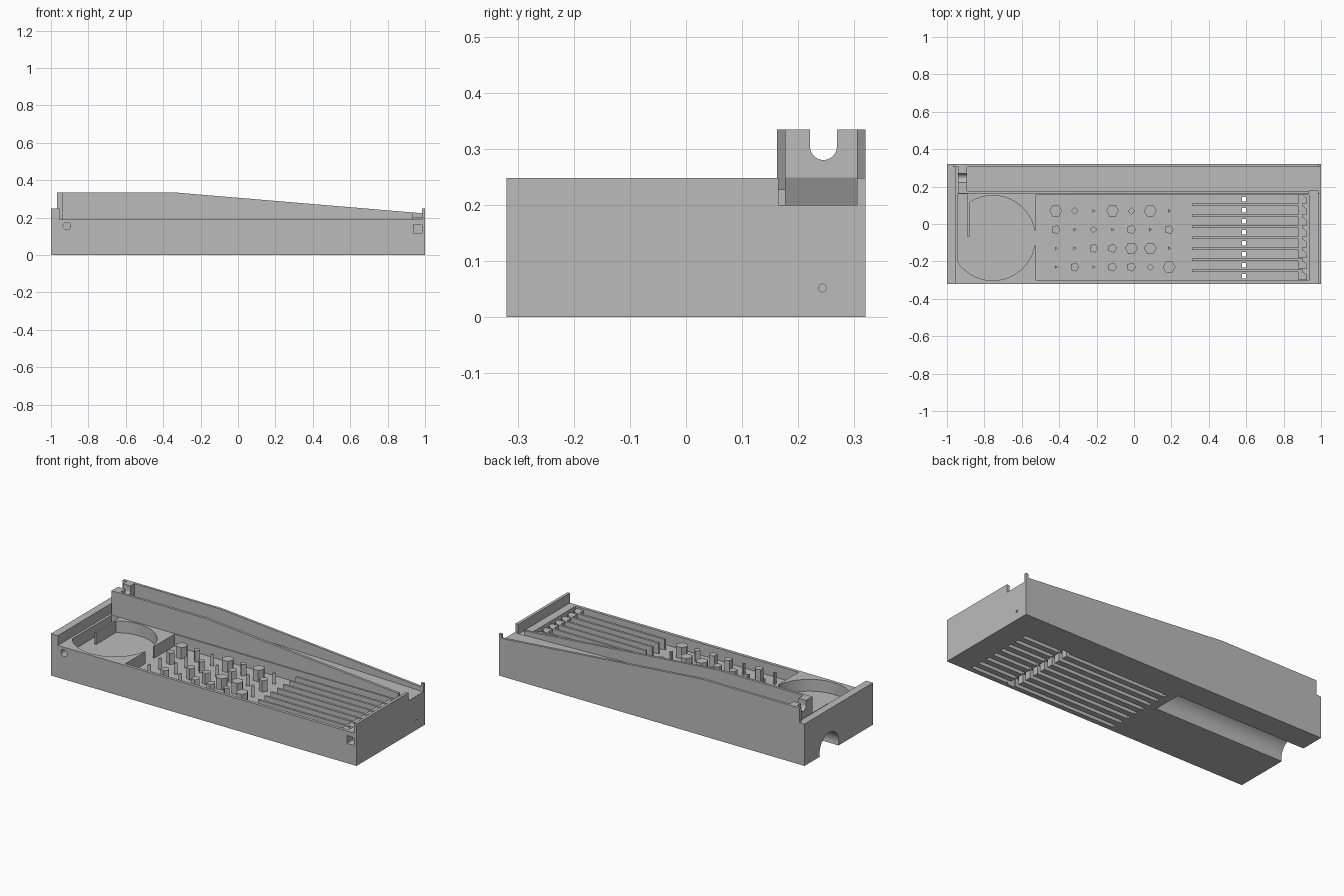
import bpy, bmesh, math
from mathutils import Vector

if "Cube" in bpy.data.objects:
    bpy.data.objects.remove(bpy.data.objects["Cube"], do_unlink=True)

grey = bpy.data.materials.new("plain grey")
grey.use_nodes = True
grey.diffuse_color = (0.5, 0.5, 0.5, 1)
grey.node_tree.nodes["Principled BSDF"].inputs["Base Color"].default_value = (0.5, 0.5, 0.5, 1)

DECK, FLOOR = 0.19, 0.12


def add_prism(bm, pts, axis, lo, hi):
    """Extrude a 2D outline along an axis from lo to hi."""
    def place(p, d):
        return {"x": (d, *p), "y": (p[0], d, p[1]), "z": (*p, d)}[axis]
    face = bm.faces.new([bm.verts.new(place(p, lo)) for p in pts])
    out = bmesh.ops.extrude_face_region(bm, geom=[face])
    step = Vector(place((0, 0), hi - lo))
    moved = [v for v in out["geom"] if isinstance(v, bmesh.types.BMVert)]
    bmesh.ops.translate(bm, verts=moved, vec=step)


def rect(x0, x1, y0, y1):
    return [(x0, y0), (x1, y0), (x1, y1), (x0, y1)]


def ngon(x, y, r, n, turn=0.0):
    return [(x + r * math.cos(turn + math.tau * i / n),
             y + r * math.sin(turn + math.tau * i / n)) for i in range(n)]


def make(name, prisms):
    """One object from a list of (outline, axis, lo, hi)."""
    bm = bmesh.new()
    for p in prisms:
        add_prism(bm, *p)
    bmesh.ops.recalc_face_normals(bm, faces=bm.faces)
    me = bpy.data.meshes.new(name)
    bm.to_mesh(me)
    bm.free()
    me.materials.append(grey)
    ob = bpy.data.objects.new(name, me)
    bpy.context.collection.objects.link(ob)
    return ob


def carve(ob, cutters):
    """Subtract each cutter, bake the result and drop the helpers."""
    for c in cutters:
        c.hide_render = True
        mod = ob.modifiers.new(c.name, "BOOLEAN")
        mod.operation, mod.solver, mod.object = "DIFFERENCE", "EXACT", c
    bpy.context.view_layer.update()
    deps = bpy.context.evaluated_depsgraph_get()
    mesh = bpy.data.meshes.new_from_object(ob.evaluated_get(deps))
    ob.modifiers.clear()
    ob.data = mesh
    for c in cutters:
        bpy.data.objects.remove(c, do_unlink=True)


lanes = [0.132 - 0.0586 * i for i in range(8)]

# Main body with its recesses, underside grooves and holes
body = make("body", [(rect(-1, 1, -0.32, 0.32), "z", 0, DECK)])
bowl = [(max(x, -0.94), y) for x, y in ngon(-0.755, -0.075, 0.227, 64, 0.01)]
arch = ngon(0.09, 0.02, 0.09, 48)
carve(body, [
    make("bowl_cut", [(bowl, "z", FLOOR, 0.3)]),
    make("tray_cut", [(rect(-0.525, 0.935, -0.302, 0.155), "z", FLOOR, 0.3)]),
    make("neck_cut", [(rect(-0.6, -0.5, -0.115, -0.035), "z", FLOOR, 0.3)]),
    make("return_lane_cut", [(rect(-0.94, -0.885, -0.07, 0.16), "z", FLOOR, 0.3)]),
    make("arch_cut", [(arch, "x", -1.1, -0.15)]),
    make("slot_cut", [(rect(-0.1, 0.86, y - 0.012, y + 0.012), "z", -0.1, 0.05) for y in lanes]),
    make("cross_cut", [(rect(0.56, 0.61, -0.3, 0.155), "z", -0.1, 0.07)]),
    make("drain_cut", [(rect(0.577, 0.6, y - 0.012, y + 0.012), "z", -0.1, 0.25) for y in lanes]),
    make("round_hole_cut", [(ngon(-0.915, 0.155, 0.02, 24), "y", -0.4, -0.26)]),
    make("square_hole_cut", [(rect(0.937, 0.983, 0.117, 0.163), "y", -0.4, -0.27)]),
    make("axle_hole_cut", [(ngon(0.243, 0.052, 0.007, 16), "x", 0.9, 1.1)]),
])

# End walls, the right one notched beside the ramp
make("left_end_wall", [(rect(-1, -0.955, -0.32, 0.32), "z", DECK, 0.248)])
make("right_end_wall", [
    (rect(0.983, 1, -0.32, 0.165), "z", DECK, 0.248),
    (rect(0.983, 1, 0.305, 0.32), "z", DECK, 0.248),
    (rect(0.983, 1, 0.165, 0.305), "z", DECK, 0.2),
])

# Sloping ramp between two side rails
def rail(x0, x1):
    end = 0.334 - (x1 + 0.33) * 0.084
    return [(x0, DECK), (x1, DECK), (x1, end), (-0.33, 0.334), (x0, 0.334)]

make("ramp_floor", [([(-0.94, DECK), (0.983, DECK), (0.983, 0.2), (-0.94, 0.25)], "y", 0.177, 0.305)])
make("back_rail", [(rail(-0.968, 0.983), "y", 0.305, 0.32)])
make("front_rail", [(rail(-0.94, 0.935), "y", 0.162, 0.177)])

# Launch bracket with a rounded notch
arc = [(0.245 + 0.024 * math.cos(a), 0.304 + 0.024 * math.sin(a))
       for a in (math.pi + math.pi * i / 16 for i in range(17))]
make("launch_bracket", [
    ([(0.162, DECK), (0.305, DECK), (0.305, 0.334), (0.269, 0.334)]
     + arc[::-1] + [(0.221, 0.334), (0.162, 0.334)], "x", -0.94, -0.892)])

# Thin guide between the return lane and the bowl
make("return_lane_guide", [(rect(-0.89, -0.88, -0.07, 0.162), "z", FLOOR - 0.01, DECK)])

# Lane dividers and the wedge at the head of each lane
make("lane_dividers", [
    (rect(0.31, 0.9, y - 0.036, y - 0.023), "z", FLOOR - 0.01, 0.183) for y in lanes[:-1]])
make("lane_wedges", [
    ([(0.88, y - 0.022), (0.925, y - 0.022), (0.925, y + 0.005), (0.905, y + 0.022), (0.88, y + 0.022)],
     "z", FLOOR - 0.01, 0.18) for y in lanes])

# Field of pins, each digit giving the number of sides
radius = {3: 0.011, 4: 0.02, 5: 0.025, 6: 0.034}
pins = []
for r, row in enumerate(("6436463", "5343535", "3355663", "3535546")):
    for c, n in enumerate(map(int, row)):
        pins.append((ngon(-0.418 + 0.101 * c, 0.07 - 0.1 * r, radius[n], n), "z", FLOOR - 0.01, 0.187))
make("pins", pins)

# Soft shading on round walls only
for ob in bpy.context.scene.objects:
    ob.select_set(ob.name in ("body", "launch_bracket"))
bpy.context.view_layer.objects.active = body
bpy.ops.object.shade_smooth_by_angle(angle=math.radians(25))
